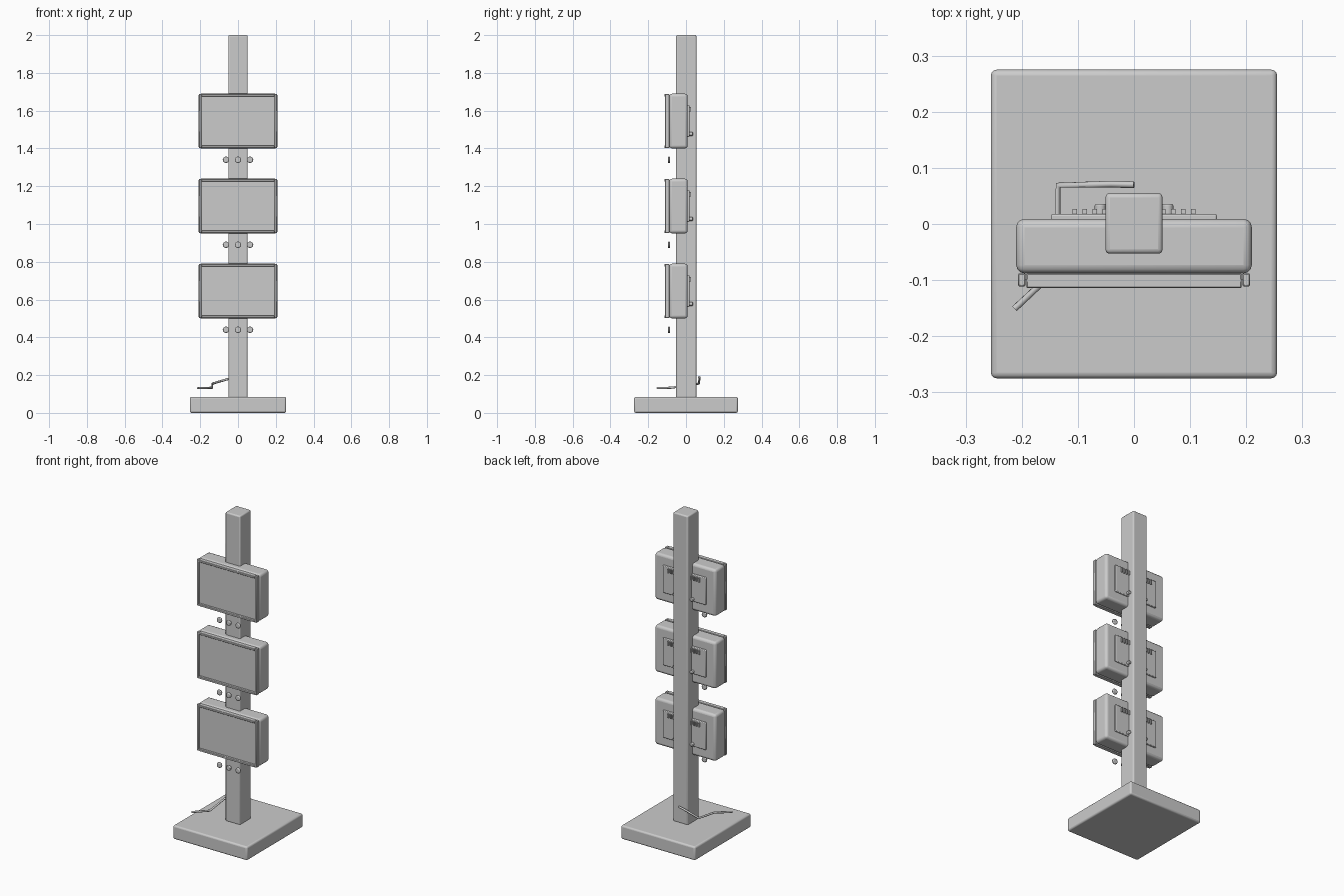
import bpy
import math

cube = bpy.data.objects.get("Cube")
if cube:
    bpy.data.objects.remove(cube, do_unlink=True)

grey = bpy.data.materials.new("light_grey")
grey.use_nodes = True
colour = (0.6, 0.6, 0.6, 1)
grey.diffuse_color = colour
grey.node_tree.nodes["Principled BSDF"].inputs["Base Color"].default_value = colour


def finish(ob, name, bevel=0, segments=3):
    ob.name = name
    ob.data.materials.append(grey)
    if bevel:
        mod = ob.modifiers.new("rounded_edges", "BEVEL")
        mod.width, mod.segments = bevel, segments
    bpy.ops.object.shade_smooth_by_angle(angle=math.radians(35))
    return ob


def box(name, x, y, z, bevel=0, segments=3):
    """Box from (low, high) ranges on each axis."""
    bpy.ops.mesh.primitive_cube_add(size=1)
    ob = bpy.context.object
    ob.location = [sum(r) / 2 for r in (x, y, z)]
    ob.scale = [r[1] - r[0] for r in (x, y, z)]
    bpy.ops.object.transform_apply(location=False, rotation=False, scale=True)
    return finish(ob, name, bevel, segments)


def disc(name, x, y, z, radius, depth, bevel):
    """Round button facing along y."""
    bpy.ops.mesh.primitive_cylinder_add(vertices=20, radius=radius, depth=depth,
                                        location=(x, y, z), rotation=(math.pi / 2, 0, 0))
    return finish(bpy.context.object, name, bevel, 2)


# Base and post
box("base", (-0.255, 0.255), (-0.275, 0.275), (0, 0.085), 0.01)
box("post", (-0.051, 0.051), (-0.053, 0.055), (0.08, 2), 0.008)

# Three monitors with frame, rear panel and buttons
for level, z in enumerate((0.645, 1.095, 1.545), 1):
    tag = f"_{level}"
    box("monitor_body" + tag, (-0.21, 0.21), (-0.088, 0.009), (z - 0.145, z + 0.145), 0.015)
    box("screen" + tag, (-0.194, 0.194), (-0.1, -0.086), (z - 0.131, z + 0.131))
    for side, s in (("left", 1), ("right", -1)):
        xs = sorted((s * 0.193, s * 0.207))
        box(f"frame_{side}" + tag, xs, (-0.111, -0.088), (z - 0.143, z + 0.143), 0.002, 1)
        # Rear vents and knobs
        for i in range(4):
            x = s * (0.052 + 0.018 * i)
            box(f"vent_{side}_{i + 1}" + tag, (x - 0.004, x + 0.004), (0.016, 0.027),
                (z + 0.05, z + 0.075))
        disc(f"knob_{side}" + tag, s * 0.06, 0.026, z - 0.068, 0.01, 0.02, 0.003)
    for end, s in (("top", 1), ("bottom", -1)):
        zs = sorted((z + s * 0.13, z + s * 0.143))
        box(f"frame_{end}" + tag, (-0.192, 0.192), (-0.114, -0.088), zs, 0.002, 1)
    box("rear_panel" + tag, (-0.148, 0.148), (0, 0.018), (z - 0.085, z + 0.085), 0.004, 2)
    for i, x in enumerate((-0.064, 0, 0.064), 1):
        disc(f"button_{i}" + tag, x, -0.09, z - 0.205, 0.017, 0.013, 0.005)

# Power cable bending around the post
curve = bpy.data.curves.new("power_cable", "CURVE")
curve.dimensions = "3D"
curve.bevel_depth = 0.006
curve.bevel_resolution = 2
curve.use_fill_caps = True
path = [(0, 0.07, 0.19), (-0.04, 0.071, 0.183), (-0.135, 0.069, 0.155),
        (-0.137, -0.08, 0.133), (-0.213, -0.151, 0.131)]
spline = curve.splines.new("POLY")
spline.points.add(len(path) - 1)
for point, co in zip(spline.points, path):
    point.co = (*co, 1)
curve.materials.append(grey)
cable = bpy.data.objects.new("power_cable", curve)
bpy.context.collection.objects.link(cable)
